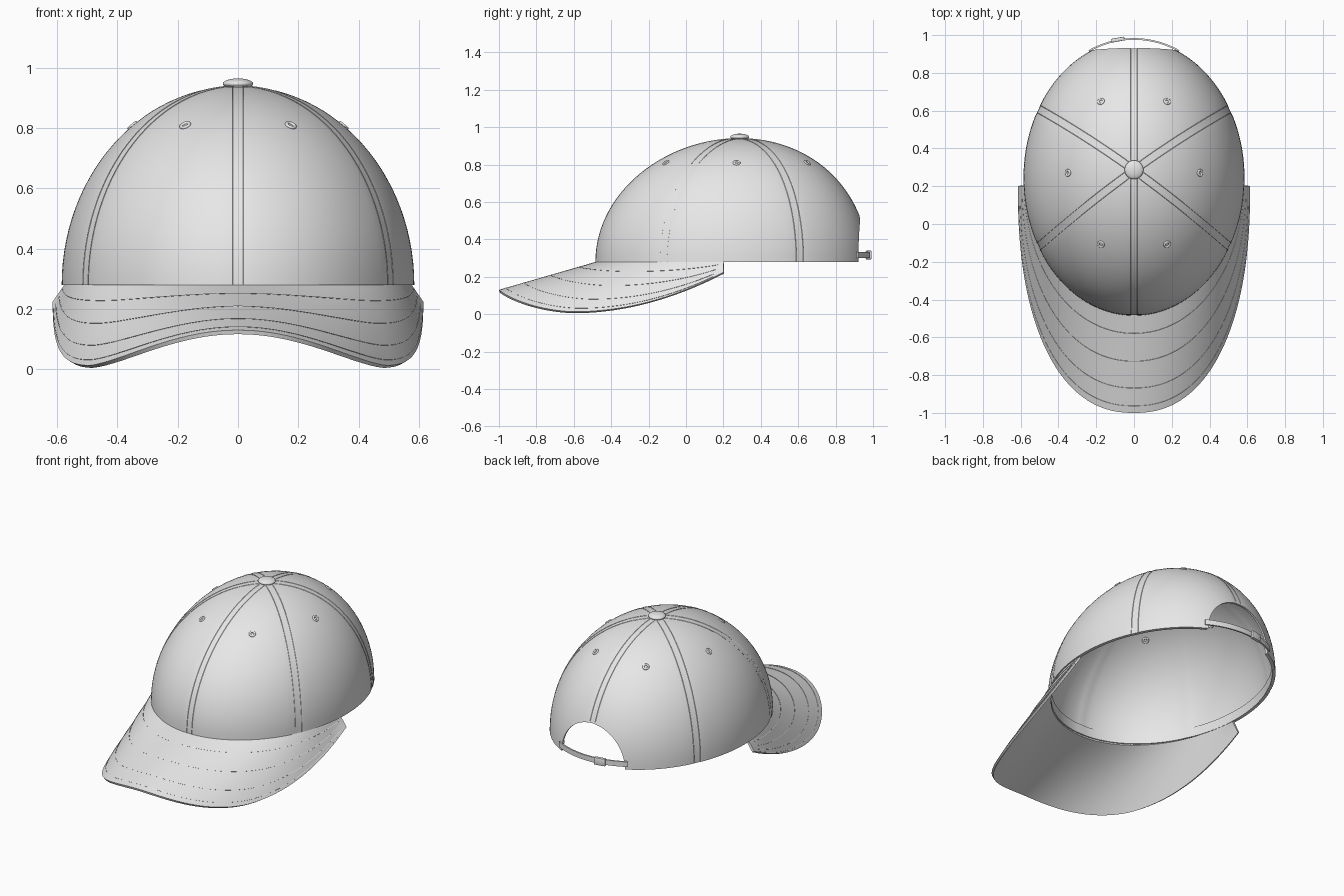
import bpy, bmesh
from math import sin, cos, pi, exp, radians
from mathutils import Vector

if "Cube" in bpy.data.objects:
    bpy.data.objects.remove(bpy.data.objects["Cube"])

fabric = bpy.data.materials.new("light_grey_fabric")
fabric.use_nodes = True
fabric.diffuse_color = (0.8, 0.8, 0.8, 1)
fabric.node_tree.nodes["Principled BSDF"].inputs["Base Color"].default_value = (0.8, 0.8, 0.8, 1)

RIM, HEIGHT, RX, RY, CY = 0.28, 0.66, 0.585, 0.73, 0.245
REF = Vector((0, 0.2, -0.5))


def activate(obj):
    bpy.ops.object.select_all(action='DESELECT')
    obj.select_set(True)
    bpy.context.view_layer.objects.active = obj


def finish(obj, name):
    obj.name = name
    obj.data.materials.clear()
    obj.data.materials.append(fabric)
    activate(obj)
    bpy.ops.object.shade_smooth_by_angle(angle=radians(40))
    return obj


def apply_modifiers(obj):
    activate(obj)
    for m in list(obj.modifiers):
        bpy.ops.object.modifier_apply(modifier=m.name)


def sheet(name, f, nu, nv, thickness, cutter=None):
    """Thick sheet from a surface f(u, v), thickened inwards."""
    bm = bmesh.new()
    rows = [[bm.verts.new(f(i / nu, j / nv)) for j in range(nv + 1)] for i in range(nu + 1)]
    for a, b in zip(rows, rows[1:]):
        for j in range(nv):
            bm.faces.new((a[j], b[j], b[j + 1], a[j + 1]))
    bmesh.ops.remove_doubles(bm, verts=bm.verts, dist=0.00005)
    bm.normal_update()
    if sum(p.normal.dot(p.calc_center_median() - REF) * p.calc_area() for p in bm.faces) < 0:
        bmesh.ops.reverse_faces(bm, faces=bm.faces)
    mesh = bpy.data.meshes.new(name)
    bm.to_mesh(mesh)
    bm.free()
    obj = bpy.data.objects.new(name, mesh)
    bpy.context.collection.objects.link(obj)
    solid = obj.modifiers.new("thickness", 'SOLIDIFY')
    solid.thickness, solid.offset = thickness, -1
    if cutter:
        cut = obj.modifiers.new("opening", 'BOOLEAN')
        cut.operation, cut.solver, cut.object = 'DIFFERENCE', 'EXACT', cutter
    apply_modifiers(obj)
    return finish(obj, name)


def stitch(name, points, radius=0.002):
    curve = bpy.data.curves.new(name, 'CURVE')
    curve.dimensions = '3D'
    curve.bevel_depth, curve.bevel_resolution = radius, 0
    spline = curve.splines.new('POLY')
    spline.points.add(len(points) - 1)
    for p, co in zip(spline.points, points):
        p.co = (*co, 1)
    obj = bpy.data.objects.new(name, curve)
    bpy.context.collection.objects.link(obj)
    activate(obj)
    bpy.ops.object.convert(target='MESH')
    return finish(bpy.context.object, name)


# Crown surface: b is the angle from the front, p the elevation
def crown(b, p, inset=0.0):
    seam = (b + pi / 6) % (pi / 3) - pi / 6
    r = cos(p) * (1 - 0.004 * exp(-(seam / 0.04) ** 2))
    return Vector(((RX - inset) * r * sin(b),
                   CY + 0.04 * sin(p) ** 2 - (RY - inset) * r * cos(b),
                   RIM + (HEIGHT - inset) * sin(p)))


def crown_normal(b, p):
    e = 0.01
    n = (crown(b + e, p) - crown(b - e, p)).cross(crown(b, p + e) - crown(b, p - e))
    return n.normalized()


# Helper that cuts the arched rear opening
bpy.ops.mesh.primitive_cylinder_add(vertices=64, radius=1, depth=0.6,
                                    location=(0, 0.97, RIM), rotation=(pi / 2, 0, 0))
cutter = bpy.context.object
cutter.name = "opening_cutter"
cutter.scale = (0.22, 0.235, 1)
cutter.hide_render = True

sheet("crown", lambda u, v: crown(2 * pi * u, pi / 2 * v), 180, 28, 0.012, cutter)
sheet("sweatband", lambda u, v: crown(2 * pi * u, 0.09 * v, 0.011), 120, 2, 0.008, cutter)
bpy.data.objects.remove(cutter)


# Visor: loft from the rim of the crown to a curved outer edge
def visor(u, v):
    t = 2 * u - 1
    a, b = abs(t) * pi / 2, t * 1.509
    side = 1 if t > 0 else -1
    x = 0.615 * abs(sin(a)) ** 0.87
    y = 0.2 - 1.2 * max(cos(a), 0) ** 0.87
    if y > -0.6:
        z = 0.013 + 0.33 * (y + 0.6) ** 2
    else:
        z = 0.013 + 0.117 * max(1 - (x / 0.495) ** 2, 0) ** 1.5
    inner = Vector((RX * 0.985 * sin(b), CY - RY * 0.985 * cos(b), RIM + 0.002))
    return inner.lerp(Vector((side * x, y, z)), v)


sheet("visor", visor, 96, 16, 0.014)
for k, v in enumerate((0.2, 0.48, 0.75, 0.93)):
    stitch(f"visor_stitch_{k + 1}", [visor(0.01 + 0.98 * i / 80, v) for i in range(81)])

# Double stitching beside the six panel seams
for k in range(6):
    for side in (-1, 1):
        start = 0.38 if k == 3 else 0.0
        path = []
        for i in range(41):
            p = start + (1.5 - start) * i / 40
            b = k * pi / 3 + side * min(0.03 / max(cos(p), 0.05), 0.4)
            path.append(crown(b, p))
        stitch(f"seam_stitch_{k + 1}_{'left' if side > 0 else 'right'}", path, 0.0015)

# Eyelets, one in each panel, outside and inside
for k in range(6):
    b, p = pi / 6 + k * pi / 3, 0.93
    n = crown_normal(b, p)
    for label, depth in (("outer", 0.0), ("inner", -0.013)):
        bpy.ops.mesh.primitive_torus_add(major_radius=0.014, minor_radius=0.006,
                                         major_segments=24, minor_segments=10,
                                         location=crown(b, p) + n * depth,
                                         rotation=n.to_track_quat('Z', 'Y').to_euler())
        finish(bpy.context.object, f"eyelet_{label}_{k + 1}")

# Top button
bpy.ops.mesh.primitive_uv_sphere_add(segments=32, ring_count=16, radius=1, location=(0, 0.287, 0.947))
bpy.context.object.scale = (0.05, 0.05, 0.018)
finish(bpy.context.object, "top_button")


# Rear strap and its buckle
def strap(u, v):
    b = pi + 0.84 * (u - 0.5)
    return Vector(((RX + 0.006) * sin(b), CY + 0.003 - (RY + 0.006) * cos(b), 0.3 + 0.032 * v))


sheet("rear_strap", strap, 32, 1, 0.009)
u = 0.5 + 0.145 / 0.84
tangent = strap(u + 0.01, 0) - strap(u - 0.01, 0)
bpy.ops.mesh.primitive_cube_add(size=1, location=strap(u, 0.5),
                                rotation=tangent.to_track_quat('X', 'Z').to_euler())
buckle = bpy.context.object
buckle.scale = (0.07, 0.02, 0.046)
bpy.ops.object.transform_apply(location=False, rotation=False, scale=True)
bevel = buckle.modifiers.new("bevel", 'BEVEL')
bevel.width, bevel.segments = 0.004, 2
apply_modifiers(buckle)
finish(buckle, "strap_buckle")
